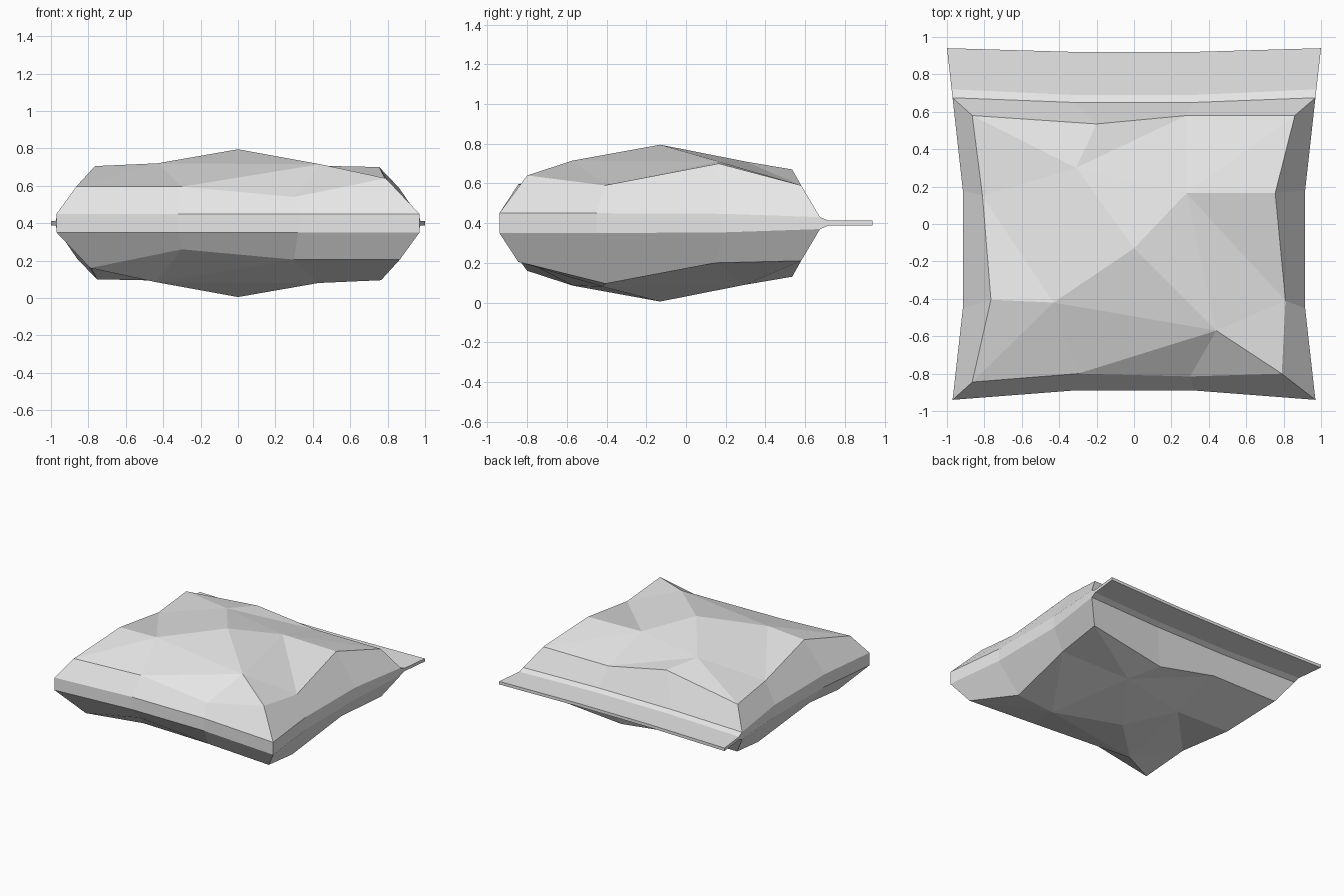
import bpy
import bmesh

cube = bpy.data.objects.get("Cube")
if cube:
    bpy.data.objects.remove(cube, do_unlink=True)

MID = 0.4  # height of the seam plane

fabric = bpy.data.materials.new("light_grey_fabric")
fabric.use_nodes = True
grey = (0.8, 0.8, 0.8, 1)
fabric.diffuse_color = grey
for node in fabric.node_tree.nodes:
    if node.type == "BSDF_PRINCIPLED":
        node.inputs["Base Color"].default_value = grey


def build_object(name, faces):
    """Weld loose polygons into one flat-shaded object."""
    bm = bmesh.new()
    for points in faces:
        bm.faces.new([bm.verts.new(p) for p in points])
    bmesh.ops.remove_doubles(bm, verts=bm.verts, dist=0.001)
    bmesh.ops.recalc_face_normals(bm, faces=bm.faces)
    mesh = bpy.data.meshes.new(name)
    bm.to_mesh(mesh)
    bm.free()
    mesh.materials.append(fabric)
    obj = bpy.data.objects.new(name, mesh)
    bpy.context.collection.objects.link(obj)
    return obj


def flip_over(point):
    """Turn a point half way round the long axis, from upper to lower shell."""
    x, y, z = point
    return (-x, y, 2 * MID - z)


def below(point):
    x, y, z = point
    return (x, y, 2 * MID - z)


# Rim outline: right half from front to back, mirrored for the other half
right_rim = [(0.32, -0.89, 0.45), (0.97, -0.94, 0.45), (0.915, -0.45, 0.45),
             (0.915, 0.18, 0.447), (0.97, 0.675, 0.43), (0.32, 0.65, 0.43)]
rim = right_rim + [(-x, y, z) for x, y, z in reversed(right_rim)]

# Creased shoulder loop, in the same order as the rim
shoulder = [(0.3, -0.815, 0.54), (0.79, -0.8, 0.64), (0.81, -0.41, 0.59),
            (0.755, 0.165, 0.7), (0.86, 0.58, 0.59), (0.28, 0.58, 0.59),
            (-0.2, 0.535, 0.67), (-0.865, 0.58, 0.59), (-0.81, 0.15, 0.6),
            (-0.765, -0.405, 0.705), (-0.865, -0.845, 0.595), (-0.3, -0.8, 0.595)]

# Inner dents and the peak of the cushion
dents = [(0.44, -0.57, 0.715), (0.28, 0.165, 0.71),
         (-0.31, 0.3, 0.71), (-0.43, -0.42, 0.72)]
peak = (0, -0.13, 0.795)

# Upper shell: sloping sides, corner folds, edge panels and peak
shell = []
for i in range(len(rim)):
    j = (i + 1) % len(rim)
    shell.append([rim[i], rim[j], shoulder[j], shoulder[i]])
for k, dent in enumerate(dents):
    following = dents[(k + 1) % len(dents)]
    before, corner, after, far = (shoulder[(k * 3 + n) % len(shoulder)] for n in range(4))
    shell.append([before, corner, dent])
    shell.append([corner, after, dent])
    shell.append([after, far, following])
    shell.append([after, following, dent])
    shell.append([dent, following, peak])

# Lower shell is the upper one turned over; a narrow wall joins them
lower_shell = [[flip_over(p) for p in face] for face in shell]
wall = []
for i, start in enumerate(rim):
    end = rim[(i + 1) % len(rim)]
    wall.append([start, end, below(end), below(start)])
build_object("cushion_body", shell + lower_shell + wall)

# Flat sealed strip at the back, tapering from the rim
strip_rows = []
for side_x, side_y, middle_y, half in [(0.97, 0.675, 0.65, 0.03),
                                       (0.975, 0.72, 0.69, 0.012),
                                       (1.0, 0.94, 0.92, 0.012)]:
    z = MID + half
    strip_rows.append([(-side_x, side_y, z), (-0.32, middle_y, z),
                       (0.32, middle_y, z), (side_x, side_y, z)])
top = []
for near, far in zip(strip_rows, strip_rows[1:]):
    for c in range(3):
        top.append([near[c], near[c + 1], far[c + 1], far[c]])
strip = top + [[below(p) for p in face] for face in top]
for row in (strip_rows[0], strip_rows[-1]):
    for a, b in zip(row, row[1:]):
        strip.append([a, b, below(b), below(a)])
for column in (0, -1):
    edge = [row[column] for row in strip_rows]
    for a, b in zip(edge, edge[1:]):
        strip.append([a, b, below(b), below(a)])
build_object("sealed_back_strip", strip)
